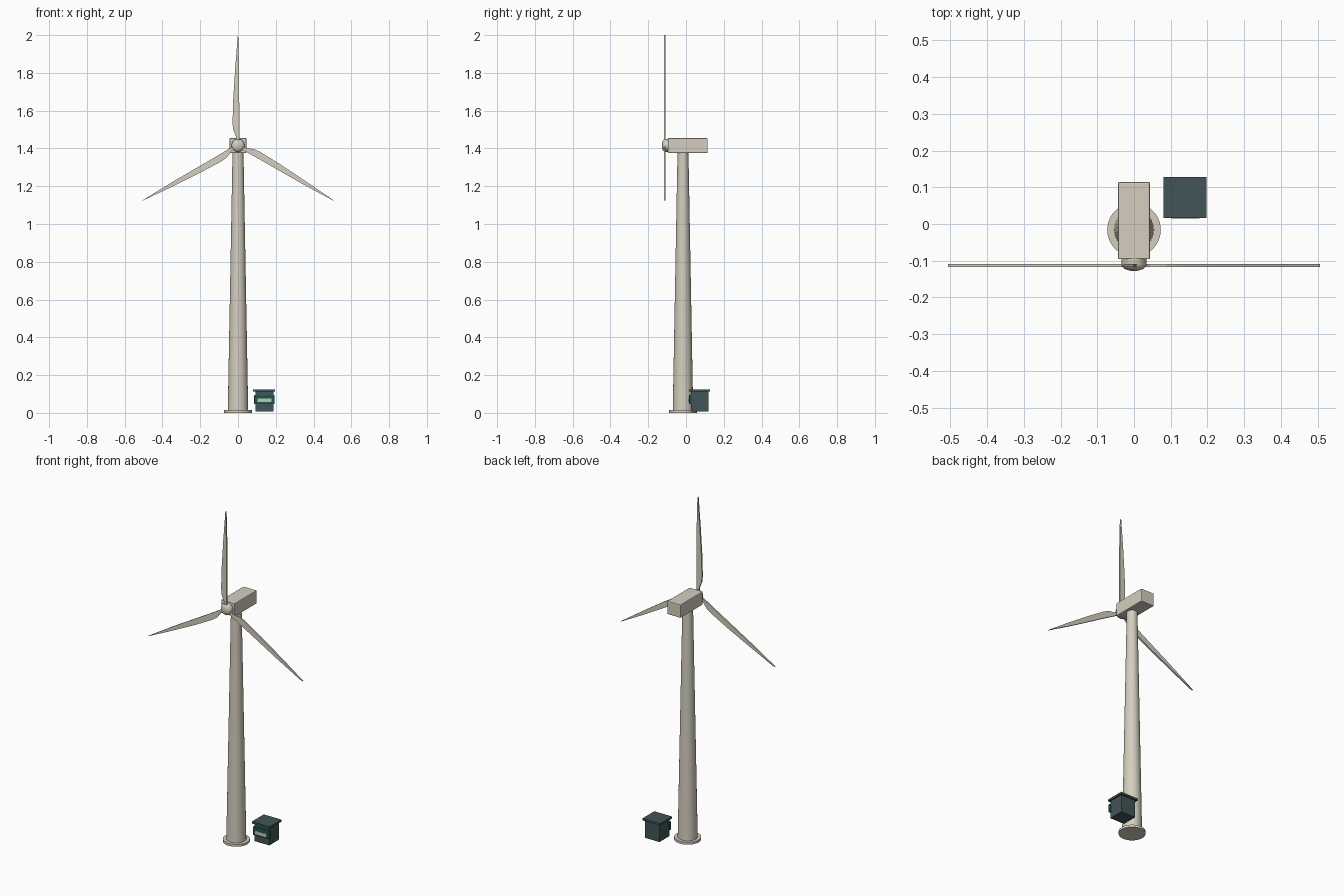
import bpy, bmesh, math
from mathutils import Matrix, Vector

if "Cube" in bpy.data.objects:
    bpy.data.objects.remove(bpy.data.objects["Cube"])


def material(name, rgb):
    m = bpy.data.materials.new(name)
    m.diffuse_color = (*rgb, 1)
    m.use_nodes = True
    m.node_tree.nodes["Principled BSDF"].inputs["Base Color"].default_value = m.diffuse_color
    return m


CREAM = material("warm_white", (0.66, 0.62, 0.52))
SLATE = material("dark_slate", (0.055, 0.09, 0.095))
GREEN = material("deep_green", (0.01, 0.10, 0.07))
PALE = material("pale_sign", (0.55, 0.58, 0.47))


def finish(name, bm, mat, smooth=False):
    bmesh.ops.recalc_face_normals(bm, faces=bm.faces)
    me = bpy.data.meshes.new(name)
    bm.to_mesh(me)
    bm.free()
    me.materials.append(mat)
    ob = bpy.data.objects.new(name, me)
    bpy.context.collection.objects.link(ob)
    if smooth:
        bpy.ops.object.select_all(action='DESELECT')
        ob.select_set(True)
        bpy.context.view_layer.objects.active = ob
        bpy.ops.object.shade_smooth_by_angle(angle=math.radians(35))
    return ob


def box(name, lo, hi, mat, bevel=0):
    lo, hi = Vector(lo), Vector(hi)
    bm = bmesh.new()
    bmesh.ops.create_cube(bm, size=1, matrix=Matrix.Translation((lo + hi) / 2)
                          @ Matrix.Diagonal((*(hi - lo), 1)))
    if bevel:
        bmesh.ops.bevel(bm, geom=bm.edges[:], offset=bevel, segments=2,
                        profile=0.5, affect='EDGES')
    return finish(name, bm, mat)


def lathe(name, profile, matrix, mat, n=40):
    """Revolve (radius, height) points around local z."""
    bm = bmesh.new()
    rings = [[bm.verts.new((r * math.cos(2 * math.pi * i / n),
                            r * math.sin(2 * math.pi * i / n), h))
              for i in range(n)] for r, h in profile]
    for a, b in zip(rings, rings[1:]):
        for i in range(n):
            j = (i + 1) % n
            bm.faces.new((a[i], a[j], b[j], b[i]))
    bm.faces.new(rings[0])
    bm.faces.new(rings[-1])
    bm.transform(matrix)
    return finish(name, bm, mat, True)


# Tower and foot flange
TY = -0.016
at_tower = Matrix.Translation((0, TY, 0))
lathe("base_flange", [(0.073, 0), (0.073, 0.014)], at_tower, CREAM)
lathe("tower", [(0.054, 0.013), (0.029, 1.38)], at_tower, CREAM)

# Nacelle
box("nacelle", (-0.044, -0.096, 1.376), (0.044, 0.114, 1.455), CREAM, 0.004)

# Rotor hub with domed nose, pointing to the front
HUB = Vector((0, -0.09, 1.416))
dome = [(0.034 * math.cos(t), 0.02 + 0.018 * math.sin(t))
        for t in [math.radians(a) for a in (0, 15, 30, 45, 60, 75, 88)]]
lathe("hub", [(0.034, 0)] + dome,
      Matrix.Translation(HUB) @ Matrix.Rotation(math.pi / 2, 4, 'X'), CREAM)

# Three flat tapered blades: outline as (side, distance from hub)
OUTLINE = [(-0.008, 0.01), (-0.010, 0.045), (-0.026, 0.085), (-0.029, 0.12),
           (-0.025, 0.25), (-0.014, 0.42), (-0.001, 0.584), (0.001, 0.584),
           (0.006, 0.40), (0.007, 0.12), (0.008, 0.045), (0.008, 0.01)]
for k in range(3):
    bm = bmesh.new()
    face = bm.faces.new([bm.verts.new((x, -0.0045, r)) for x, r in OUTLINE])
    ext = bmesh.ops.extrude_face_region(bm, geom=[face])
    moved = [g for g in ext["geom"] if isinstance(g, bmesh.types.BMVert)]
    bmesh.ops.translate(bm, verts=moved, vec=(0, 0.009, 0))
    bm.transform(Matrix.Translation((0, -0.113, HUB.z))
                 @ Matrix.Rotation(k * math.tau / 3, 4, 'Y'))
    finish(f"blade_{k + 1}", bm, CREAM)

# Transformer cabin with overhanging roof
box("cabin_body", (0.092, 0.026, 0.008), (0.188, 0.118, 0.116), SLATE)
box("cabin_roof", (0.080, 0.017, 0.113), (0.197, 0.128, 0.125), SLATE)

# Sign board across the cabin front, with a plain pale plate
box("sign_board", (0.086, 0.017, 0.046), (0.194, 0.030, 0.096), GREEN, 0.003)
box("sign_plate", (0.102, 0.0145, 0.057), (0.178, 0.0185, 0.077), PALE)
